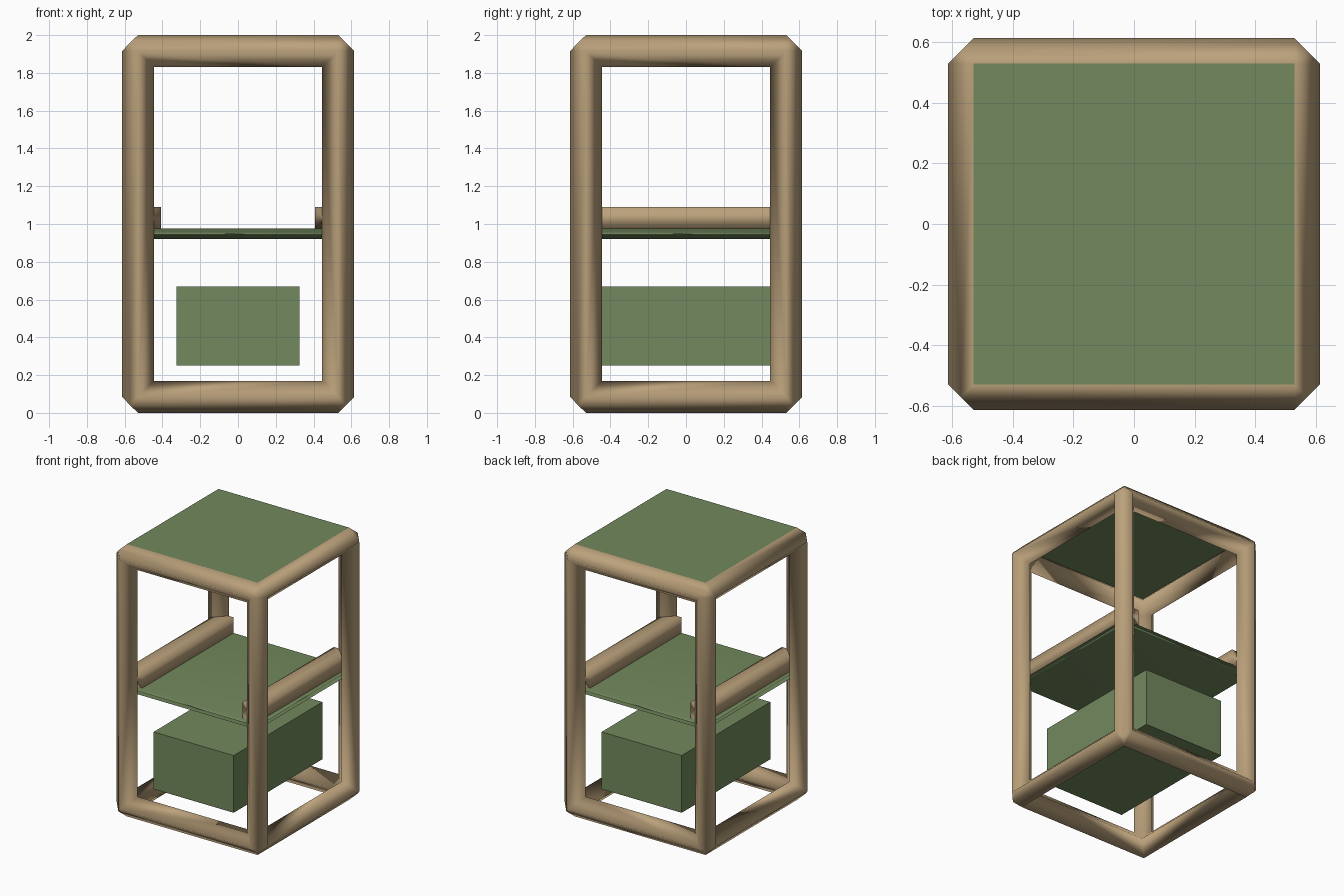
import bpy, bmesh
from mathutils import Vector
from itertools import product

if "Cube" in bpy.data.objects:
    bpy.data.objects.remove(bpy.data.objects["Cube"])


def material(name, rgb):
    m = bpy.data.materials.new(name)
    m.diffuse_color = (*rgb, 1)
    m.use_nodes = True
    m.node_tree.nodes["Principled BSDF"].inputs["Base Color"].default_value = m.diffuse_color
    return m


WOOD = material("wood", (0.50, 0.36, 0.20))
GREEN = material("green_panel", (0.17, 0.25, 0.11))


def add_object(name, bm, mat, smooth=False):
    bmesh.ops.recalc_face_normals(bm, faces=bm.faces[:])
    mesh = bpy.data.meshes.new(name)
    bm.to_mesh(mesh)
    bm.free()
    mesh.materials.append(mat)
    ob = bpy.data.objects.new(name, mesh)
    bpy.context.collection.objects.link(ob)
    if smooth:
        for p in mesh.polygons:
            p.use_smooth = True
        ob.modifiers.new("weighted", 'WEIGHTED_NORMAL')
    return ob


def box(name, lo, hi, mat, smooth=False):
    bm = bmesh.new()
    bmesh.ops.create_cube(bm, size=1)
    for v in bm.verts:
        v.co = [(lo[i] + hi[i]) / 2 + v.co[i] * (hi[i] - lo[i]) for i in range(3)]
    return add_object(name, bm, mat, smooth)


# Frame: twelve diamond-section bars mitred together at the eight corners
HALF = Vector((0.53, 0.53, 0.916))
D = 0.084
bm = bmesh.new()
corners = {}
for s in product((-1, 1), repeat=3):
    def vert(offsets):
        return bm.verts.new([s[i] * (HALF[i] + offsets[i]) + (1 if i == 2 else 0)
                             for i in range(3)])
    corners[s] = {
        'out': vert([D / 2] * 3),
        'in': vert([-D / 2] * 3),
        'ridge': [vert([D if i == k else 0 for i in range(3)]) for k in range(3)],
        'inset': [vert([0 if i == k else -D for i in range(3)]) for k in range(3)],
    }
for a in range(3):
    b, c = (a + 1) % 3, (a + 2) % 3
    for s in corners:
        if s[a] > 0:
            continue
        t = tuple(1 if i == a else s[i] for i in range(3))
        p, q = corners[s], corners[t]
        for key, mid in (('ridge', 'out'), ('inset', 'in')):
            bm.faces.new([p[key][b], p[mid], p[key][c],
                          q[key][c], q[mid], q[key][b]])
        for k in (b, c):
            bm.faces.new([p['ridge'][k], p['inset'][k], q['inset'][k], q['ridge'][k]])
add_object("frame", bm, WOOD, True)

# Top panel, shelf and lower block
box("top_panel", (-0.53, -0.53, 1.95), (0.53, 0.53, 2.0), GREEN)
box("shelf", (-0.53, -0.53, 0.92), (0.53, 0.53, 0.975), GREEN, True)
box("lower_block", (-0.325, -0.515, 0.25), (0.325, 0.515, 0.67), GREEN)

# Side rails on the shelf
for side, (x0, x1) in (("left", (-0.53, -0.407)), ("right", (0.407, 0.53))):
    box(side + "_rail", (x0, -0.53, 0.975), (x1, 0.53, 1.09), WOOD, True)
